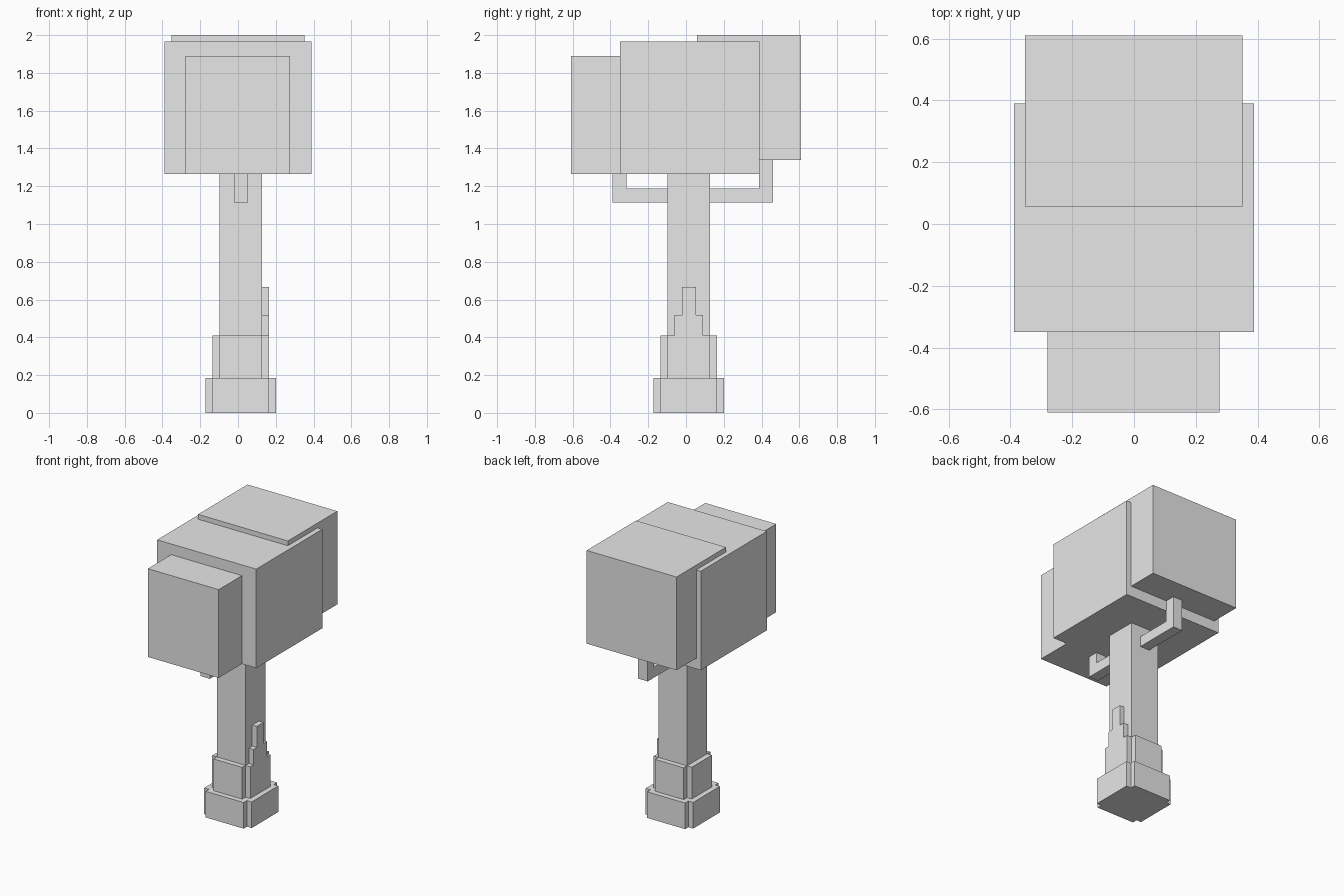
import bpy
import bmesh
from mathutils import Vector

cube = bpy.data.objects.get("Cube")
if cube:
    bpy.data.objects.remove(cube, do_unlink=True)

# One plain grey for the whole tree
grey = bpy.data.materials.new("plain_grey")
grey.use_nodes = True
color = (0.8, 0.8, 0.8, 1.0)
grey.diffuse_color = color
grey.node_tree.nodes["Principled BSDF"].inputs["Base Color"].default_value = color


def box(name, x, y, z):
    """Axis-aligned box from (low, high) ranges."""
    low, high = Vector((x[0], y[0], z[0])), Vector((x[1], y[1], z[1]))
    bm = bmesh.new()
    bmesh.ops.create_cube(bm, size=1)
    for v in bm.verts:
        v.co = (low + high) / 2 + v.co * (high - low)
    return finish(name, bm)


def prism(name, outline, axis, depth):
    """Extrude a flat outline (u, z) along x or y over a depth range."""
    bm = bmesh.new()
    start, end = depth
    if axis == "x":
        points = [(start, u, z) for u, z in outline]
        move = Vector((end - start, 0, 0))
    else:
        points = [(u, start, z) for u, z in outline]
        move = Vector((0, end - start, 0))
    face = bm.faces.new([bm.verts.new(p) for p in points])
    made = bmesh.ops.extrude_face_region(bm, geom=[face], use_keep_orig=True)
    verts = [g for g in made["geom"] if isinstance(g, bmesh.types.BMVert)]
    bmesh.ops.translate(bm, verts=verts, vec=move)
    return finish(name, bm)


def finish(name, bm):
    bmesh.ops.recalc_face_normals(bm, faces=bm.faces)
    mesh = bpy.data.meshes.new(name)
    bm.to_mesh(mesh)
    bm.free()
    mesh.materials.append(grey)
    obj = bpy.data.objects.new(name, mesh)
    bpy.context.collection.objects.link(obj)
    return obj


def cross_column(name, reach, z):
    """Upright column with a plus-shaped section: a square with notched corners."""
    outer = (trunk[0] - reach, trunk[1] + reach)
    inner = (outer[0] + step, outer[1] - step)
    a, b, c, d = outer[0], inner[0], inner[1], outer[1]
    ring = [(b, a), (c, a), (c, b), (d, b), (d, c), (c, c),
            (c, d), (b, d), (b, c), (a, c), (a, b), (b, b)]
    bm = bmesh.new()
    face = bm.faces.new([bm.verts.new((x, y, z[0])) for x, y in ring])
    made = bmesh.ops.extrude_face_region(bm, geom=[face], use_keep_orig=True)
    verts = [g for g in made["geom"] if isinstance(g, bmesh.types.BMVert)]
    bmesh.ops.translate(bm, verts=verts, vec=(0, 0, z[1] - z[0]))
    return finish(name, bm)


step = 0.037
trunk = (-0.097, 0.127)
middle = (-0.022, 0.053)

# Trunk with two stepped root layers
box("trunk", trunk, trunk, (0.41, 1.265))
cross_column("root_base", 2 * step, (0, 0.185))
cross_column("root_collar", step, (0.185, 0.41))

# Stepped bark ridge on the left side
ridge = [(-0.06, 0.41), (0.09, 0.41), (0.09, 0.518), (middle[1], 0.518),
         (middle[1], 0.667), (middle[0], 0.667), (middle[0], 0.518), (-0.06, 0.518)]
prism("bark_ridge", ridge, "x", (trunk[1], trunk[1] + step))

# Bent branches that hold up the foliage
for name, root, inner, tip, top in (
        ("front_branch", trunk[0], -0.315, -0.39, 1.265),
        ("back_branch", trunk[1], 0.387, 0.46, 1.34)):
    bend = [(root, 1.115), (tip, 1.115), (tip, top),
            (inner, top), (inner, 1.188), (root, 1.188)]
    prism(name, bend, "x", middle)

# Foliage blocks
box("main_foliage", (-0.388, 0.388), (-0.35, 0.389), (1.265, 1.966))
box("front_foliage", (-0.279, 0.276), (-0.61, -0.35), (1.265, 1.89))
box("back_foliage", (-0.353, 0.351), (0.057, 0.61), (1.34, 2.0))
